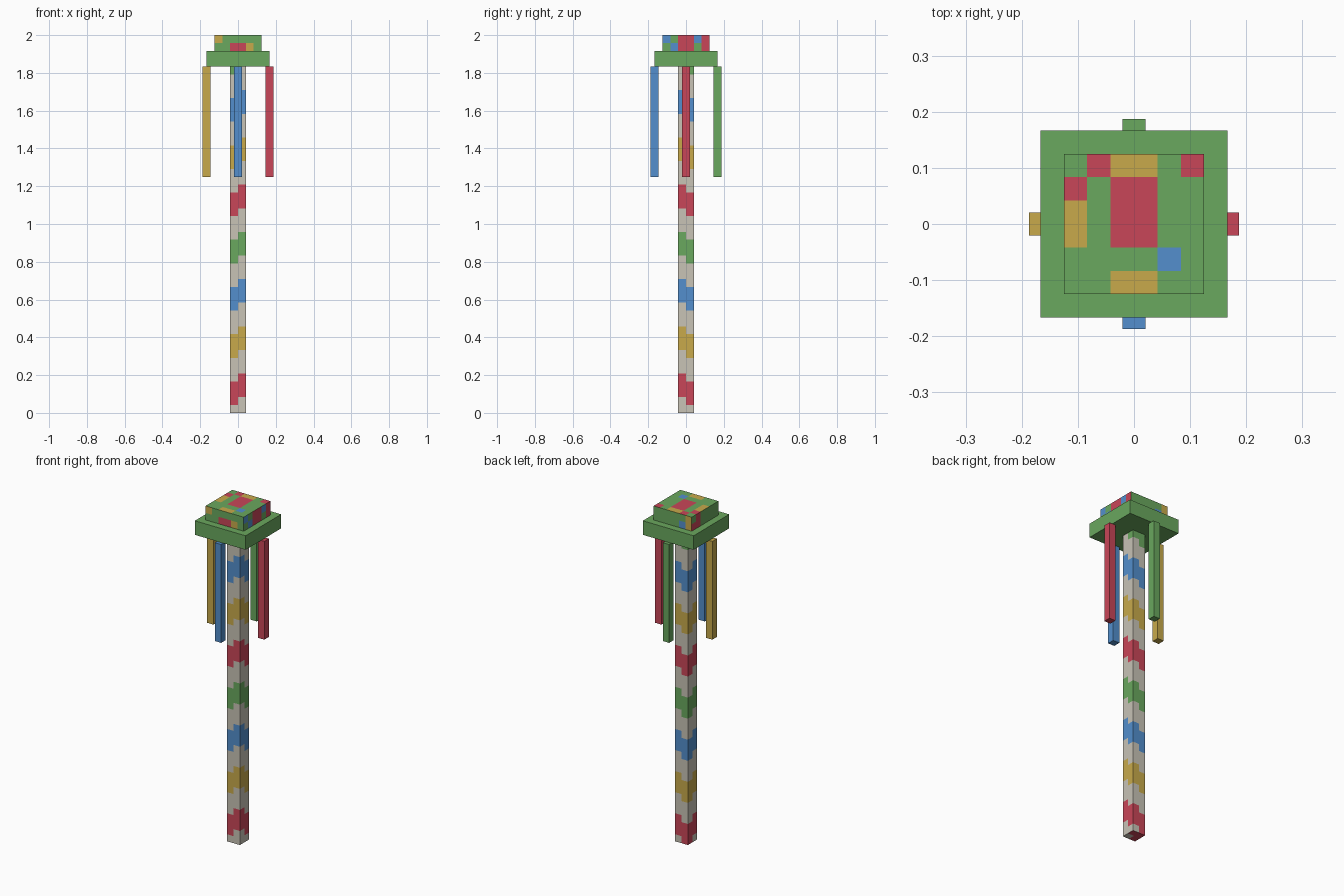
import bpy, bmesh, math
from mathutils import Vector

cube = bpy.data.objects.get("Cube")
if cube:
    bpy.data.objects.remove(cube, do_unlink=True)

U = 1 / 24  # side of one colour square


def linear(c):
    c /= 255
    return c / 12.92 if c <= 0.04045 else ((c + 0.055) / 1.055) ** 2.4


def make_material(name, rgb):
    colour = (*[linear(c) for c in rgb], 1)
    mat = bpy.data.materials.new(name)
    mat.use_nodes = True
    mat.diffuse_color = colour
    mat.node_tree.nodes["Principled BSDF"].inputs["Base Color"].default_value = colour
    return mat


MATS = {
    "W": make_material("pale wood", (200, 195, 182)),
    "R": make_material("red", (201, 70, 88)),
    "Y": make_material("gold", (200, 170, 75)),
    "B": make_material("blue", (83, 143, 205)),
    "G": make_material("green", (106, 168, 94)),
}
KEYS = list(MATS)


def box(name, low, high, rule, cells=(1, 1, 1)):
    """Box between two corners, cut into cells and coloured per face by rule."""
    low, high = Vector(low), Vector(high)
    bm = bmesh.new()
    bmesh.ops.create_cube(bm, size=1)
    for v in bm.verts:
        v.co = Vector([(low[i] + high[i]) / 2 + v.co[i] * (high[i] - low[i]) for i in range(3)])
    for axis, count in enumerate(cells):
        normal = Vector([float(i == axis) for i in range(3)])
        for k in range(1, count):
            point = low + (high - low) * (k / count)
            bmesh.ops.bisect_plane(bm, geom=bm.verts[:] + bm.edges[:] + bm.faces[:],
                                   plane_co=point, plane_no=normal)
    bm.normal_update()
    for f in bm.faces:
        f.material_index = KEYS.index(rule(f.calc_center_median(), f.normal))
    mesh = bpy.data.meshes.new(name)
    bm.to_mesh(mesh)
    bm.free()
    for mat in MATS.values():
        mesh.materials.append(mat)
    obj = bpy.data.objects.new(name, mesh)
    bpy.context.collection.objects.link(obj)
    return obj


# Pole: ribbon stripes wrap round it on a tilted plane
def stripe(c, n):
    shift = int(c.x > 0) + int(c.y < 0)
    if n.z < -0.5:
        return "R" if shift < 2 else "W"
    step = math.floor(c.z / U) - shift
    if step < 0 or step % 6 >= 3:
        return "W"
    return "RYBG"[step // 6 % 4]


box("pole", (-U, -U, 0), (U, U, 44 * U), stripe, (2, 2, 44))

# Brim under the flower cap
box("brim", (-4 * U, -4 * U, 44 * U), (4 * U, 4 * U, 46 * U), lambda c, n: "G")

# Flower cap: colour squares per side, each row read from outside, top row first
TOP = ["GRYYGR", "RGRRGG", "YGRRGG", "YGRRGG", "GGGGBG", "GGYYGG"]
FRONT = ["YGGGGG", "GGRRYG"]
LEFT = ["BGRRBR", "GBRRGR"]
BACK = ["GGGGGY", "GGGGBY"]
RIGHT = ["GRGGGG", "RRGGGG"]


def flowers(c, n):
    x, y = math.floor(c.x / U) + 3, math.floor(c.y / U) + 3
    row = 47 - math.floor(c.z / U)
    if n.z > 0.5:
        return TOP[5 - y][x]
    if n.z < -0.5:
        return "G"
    if n.y < -0.5:
        return FRONT[row][x]
    if n.y > 0.5:
        return BACK[row][5 - x]
    return LEFT[row][y] if n.x > 0 else RIGHT[row][5 - y]


box("flower_cap", (-3 * U, -3 * U, 46 * U), (3 * U, 3 * U, 48 * U), flowers, (6, 6, 2))

# Four hanging ribbons, one per side
for side, key, dx, dy in (("left", "R", 1, 0), ("right", "Y", -1, 0),
                          ("front", "B", 0, -1), ("back", "G", 0, 1)):
    cx, cy = dx * 4 * U, dy * 4 * U
    box("ribbon_" + side, (cx - U / 2, cy - U / 2, 30 * U), (cx + U / 2, cy + U / 2, 44 * U),
        lambda c, n, key=key: key)
